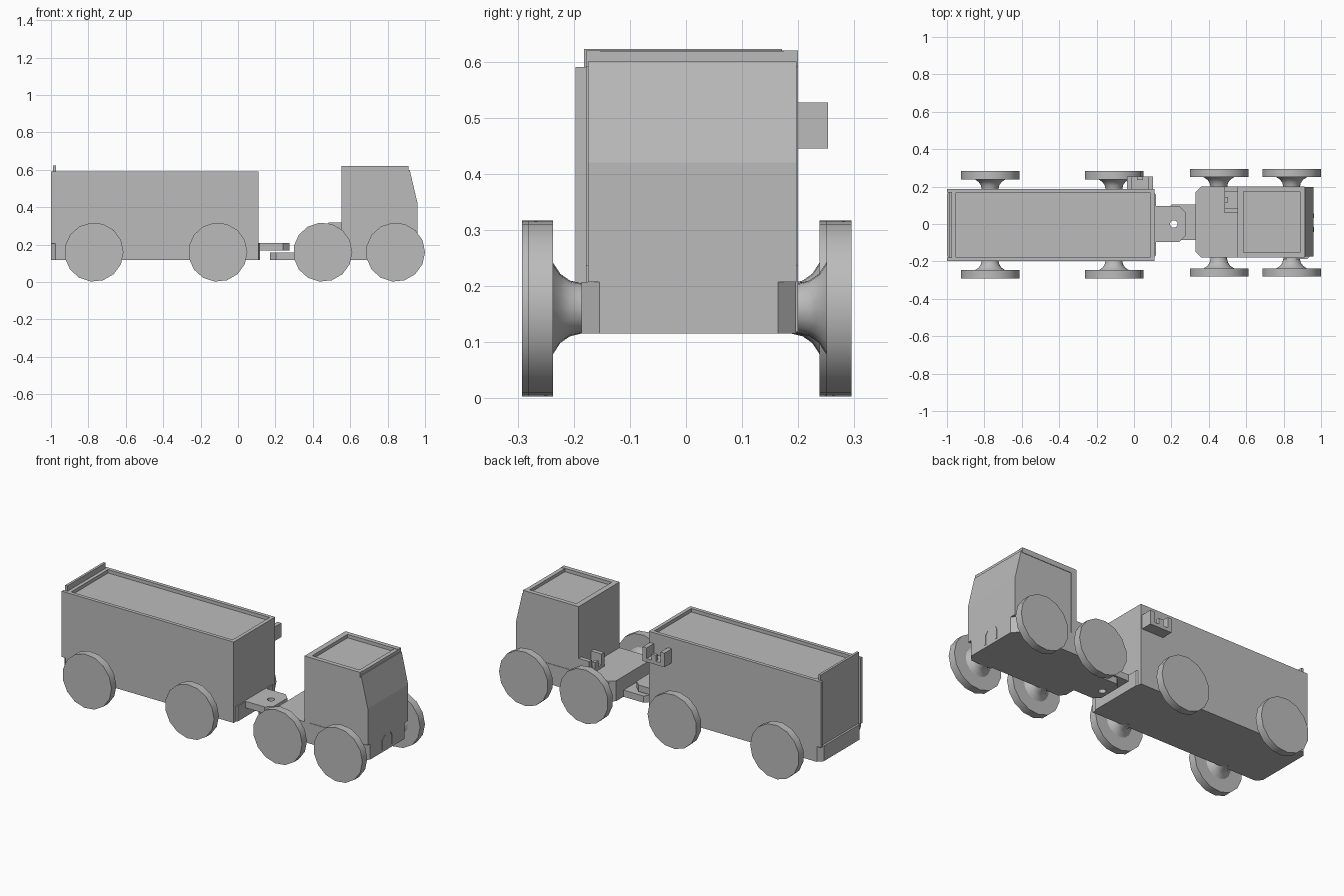
import bpy, bmesh, math
from mathutils import Vector, Matrix

if "Cube" in bpy.data.objects:
    bpy.data.objects.remove(bpy.data.objects["Cube"])

grey = bpy.data.materials.new("plain grey")
grey.use_nodes = True
grey.diffuse_color = (0.5, 0.5, 0.5, 1)
grey.node_tree.nodes["Principled BSDF"].inputs["Base Color"].default_value = (0.5, 0.5, 0.5, 1)


def finish(name, bm):
    bmesh.ops.recalc_face_normals(bm, faces=bm.faces[:])
    mesh = bpy.data.meshes.new(name)
    bm.to_mesh(mesh)
    bm.free()
    ob = bpy.data.objects.new(name, mesh)
    mesh.materials.append(grey)
    bpy.context.collection.objects.link(ob)
    return ob


def prism(name, points, low, high, axis="z"):
    """Extrude a flat outline from low to high along z or y."""
    place = (lambda a, b, h: (a, b, h)) if axis == "z" else (lambda a, b, h: (a, h, b))
    bm = bmesh.new()
    face = bm.faces.new([bm.verts.new(place(a, b, low)) for a, b in points])
    moved = bmesh.ops.extrude_face_region(bm, geom=[face])["geom"]
    bmesh.ops.translate(bm, vec=Vector(place(0, 0, high - low)),
                        verts=[v for v in moved if isinstance(v, bmesh.types.BMVert)])
    return finish(name, bm)


def box(name, x, y, z):
    return prism(name, [(x[0], y[0]), (x[1], y[0]), (x[1], y[1]), (x[0], y[1])], *z)


def plate(name, x, y, z, cut, ends):
    """Box with chamfered corners at its low-x (-1) and/or high-x (1) end."""
    c0, c1 = (cut if -1 in ends else 0), (cut if 1 in ends else 0)
    pts = []
    for px, py, c, sx, sy in ((x[0], y[0], c0, 1, 1), (x[1], y[0], c1, -1, 1),
                              (x[1], y[1], c1, -1, -1), (x[0], y[1], c0, 1, -1)):
        corner = [(px, py + sy * c), (px + sx * c, py)] if c else [(px, py)]
        pts += corner if sx == sy else corner[::-1]
    return prism(name, pts, *z)


def tray(name, x, y, z, rim, depth):
    """Block with a shallow recess in its top."""
    ob = box(name, x, y, z)
    bm = bmesh.new()
    bm.from_mesh(ob.data)
    top = max(bm.faces, key=lambda f: f.calc_center_median().z)
    bmesh.ops.inset_region(bm, faces=[top], thickness=rim)
    inner = bmesh.ops.extrude_face_region(bm, geom=[top])["geom"]
    bmesh.ops.translate(bm, vec=(0, 0, -depth),
                        verts=[v for v in inner if isinstance(v, bmesh.types.BMVert)])
    bmesh.ops.delete(bm, geom=[top], context="FACES") if top.is_valid else None
    bmesh.ops.recalc_face_normals(bm, faces=bm.faces[:])
    bm.to_mesh(ob.data)
    bm.free()
    return ob


# Wheels: disc and flared hub turned around the y axis
PROFILE = [(0, 0), (0.158, 0), (0.158, 0.045), (0.082, 0.045), (0.062, 0.058),
           (0.05, 0.075), (0.044, 0.1), (0.044, 0.12), (0, 0.12)]


def wheel(name, x, y):
    side = 1 if y > 0 else -1
    bm = bmesh.new()
    verts = [bm.verts.new((r, -side * t, 0)) for r, t in PROFILE]
    edges = [bm.edges.new(pair) for pair in zip(verts, verts[1:])]
    bmesh.ops.spin(bm, geom=verts + edges, axis=(0, 1, 0), cent=(0, 0, 0),
                   angle=math.tau, steps=15, use_duplicate=False)
    bmesh.ops.remove_doubles(bm, verts=bm.verts[:], dist=0.0005)
    bmesh.ops.translate(bm, vec=(x, y, 0.16), verts=bm.verts[:])
    ob = finish(name, bm)
    bpy.ops.object.select_all(action="DESELECT")
    ob.select_set(True)
    bpy.context.view_layer.objects.active = ob
    bpy.ops.object.shade_smooth_by_angle(angle=math.radians(32))


for name, x, near, far in (("trailer_rear", -0.77, -0.292, 0.283),
                           ("trailer_front", -0.108, -0.292, 0.283),
                           ("truck_rear", 0.453, -0.282, 0.295),
                           ("truck_front", 0.842, -0.282, 0.295)):
    wheel(name + "_wheel_near", x, near)
    wheel(name + "_wheel_far", x, far)

# Trailer body with recessed load top
Y0, Y1 = -0.197, 0.186
tray("trailer_body", (-0.975, 0.11), (Y0, Y1), (0.118, 0.59), 0.03, 0.02)
plate("trailer_front_bumper", (0.06, 0.117), (Y0 + 0.002, Y1 - 0.002), (0.118, 0.207), 0.028, (1,))
plate("trailer_rear_bumper", (-1, -0.96), (Y0, Y1), (0.118, 0.207), 0.028, (-1,))

# Tailgate framed by posts
box("tailgate", (-0.988, -0.974), (Y0 + 0.015, Y1 - 0.015), (0.207, 0.622))
for name, y in (("near", (Y0, Y0 + 0.018)), ("far", (Y1 - 0.018, Y1))):
    box("tailgate_post_" + name, (-1, -0.97), y, (0.207, 0.59))

# Trailer drawbar with a pin hole
drawbar = plate("drawbar", (0.1, 0.275), (-0.097, 0.097), (0.17, 0.208), 0.035, (1,))
bm = bmesh.new()
bmesh.ops.create_cone(bm, cap_ends=True, segments=16, radius1=0.02, radius2=0.02, depth=0.2,
                      matrix=Matrix.Translation((0.213, 0, 0.19)))
cutter = finish("pin_hole_cutter", bm)
cutter.hide_render = True
cutter.hide_set(True)

# Truck chassis, deck and rear tongue
T0, T1 = -0.178, 0.2
plate("truck_deck", (0.33, 0.9), (T0, T1), (0.118, 0.237), 0.028, (-1,))
plate("truck_bumper", (0.8, 0.96), (T0 - 0.008, T1 - 0.004), (0.115, 0.207), 0.032, (1,))
tongue = plate("truck_tongue", (0.172, 0.35), (-0.085, 0.105), (0.118, 0.157), 0.03, (-1,))
for ob in (drawbar, tongue):
    hole = ob.modifiers.new("pin hole", "BOOLEAN")
    hole.operation = "DIFFERENCE"
    hole.object = cutter

# Cab with raked windscreen
prism("cab", [(0.57, 0.207), (0.96, 0.207), (0.96, 0.42), (0.918, 0.6), (0.57, 0.6)],
      T0 + 0.003, T1 - 0.003, "y")
box("cab_rear_panel", (0.553, 0.585), (T0, T1), (0.235, 0.62))
for name, y in (("near", (T0, T0 + 0.026)), ("far", (T1 - 0.026, T1))):
    box("roof_rail_" + name, (0.585, 0.912), y, (0.59, 0.62))
box("roof_front_beam", (0.888, 0.912), (T0 + 0.026, T1 - 0.026), (0.59, 0.618))

# Two slim slanted marks on the bumper face
for name, y, lean in (("near", -0.038, 0.018), ("far", 0.05, -0.012)):
    box("bumper_mark_" + name, (0.958, 0.962), (y - 0.005, y + 0.005), (0.13, 0.185))
    tip = box("bumper_mark_tip_" + name, (0.958, 0.962), (y - 0.005, y + 0.005), (0.185, 0.205))
    for v in tip.data.vertices:
        if v.co.z > 0.2:
            v.co.y += lean


# Slotted holders: floor, two ends and a middle tab
def holder(name, matrix):
    for part, u, w, h in (("floor", (-0.07, 0.07), (0, 0.068), (0, 0.02)),
                          ("end_a", (-0.07, -0.045), (0, 0.068), (0.02, 0.082)),
                          ("end_b", (0.045, 0.07), (0, 0.068), (0.02, 0.082)),
                          ("tab", (-0.015, 0.015), (0.05, 0.068), (0.02, 0.055))):
        box(name + "_" + part, u, w, h).data.transform(matrix)


holder("trailer_holder", Matrix.Translation((0.032, 0.185, 0.445)))
holder("deck_holder", Matrix.Translation((0.553, 0.13, 0.236)) @ Matrix.Rotation(math.pi / 2, 4, "Z"))
